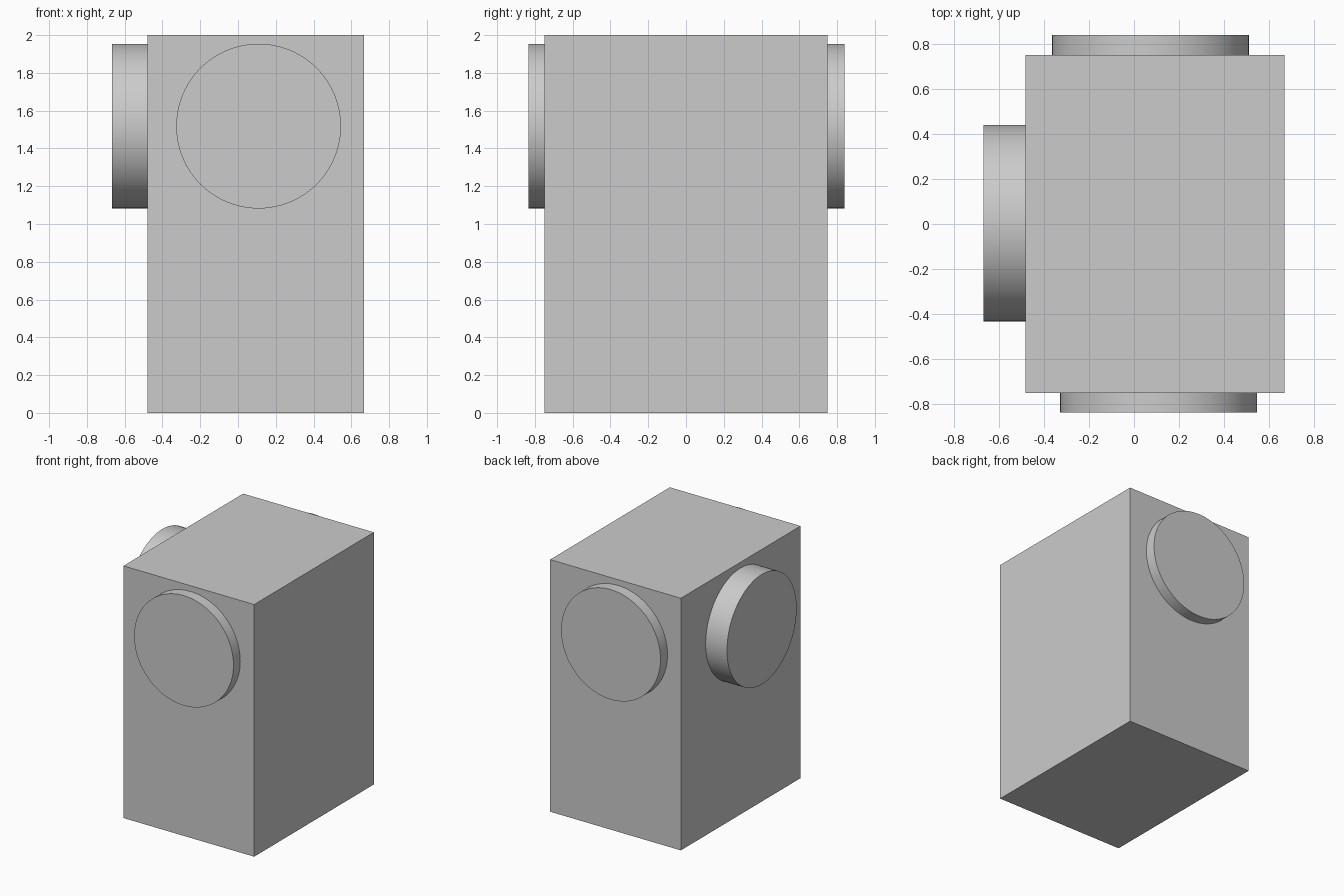
import bpy
import math
from mathutils import Vector

cube = bpy.data.objects.get("Cube")
if cube:
    bpy.data.objects.remove(cube, do_unlink=True)

# One plain grey for every part
GREY = (0.6, 0.6, 0.6, 1.0)
grey = bpy.data.materials.new("plain grey")
grey.use_nodes = True
grey.diffuse_color = GREY
grey.node_tree.nodes["Principled BSDF"].inputs["Base Color"].default_value = GREY

LEFT, RIGHT = 0.667, -0.48
HALF_DEPTH, HEIGHT = 0.75, 2.0
RADIUS, DISC_Z = 0.436, 1.518
EMBED = 0.05


def finish(name):
    obj = bpy.context.object
    obj.name = obj.data.name = name
    obj.data.materials.append(grey)
    return obj


def disc(name, base, direction, thickness):
    """Round disc standing out from the body, slightly sunk into it."""
    direction = Vector(direction)
    centre = Vector(base) + direction * (thickness - EMBED) / 2
    bpy.ops.mesh.primitive_cylinder_add(
        vertices=96, radius=RADIUS, depth=thickness + EMBED, location=centre,
        rotation=direction.to_track_quat('Z', 'Y').to_euler())
    finish(name)
    bpy.ops.object.shade_smooth_by_angle(angle=math.radians(30))


# Main block
bpy.ops.mesh.primitive_cube_add(size=1, location=((LEFT + RIGHT) / 2, 0, HEIGHT / 2))
body = finish("body")
body.scale = (LEFT - RIGHT, 2 * HALF_DEPTH, HEIGHT)
bpy.ops.object.transform_apply(location=False, rotation=False, scale=True)

# Discs on the front, back and right faces
disc("front_disc", (0.109, -HALF_DEPTH, DISC_Z), (0, -1, 0), 0.085)
disc("back_disc", (0.073, HALF_DEPTH, DISC_Z), (0, 1, 0), 0.088)
disc("right_disc", (RIGHT, 0.003, DISC_Z), (-1, 0, 0), 0.187)
